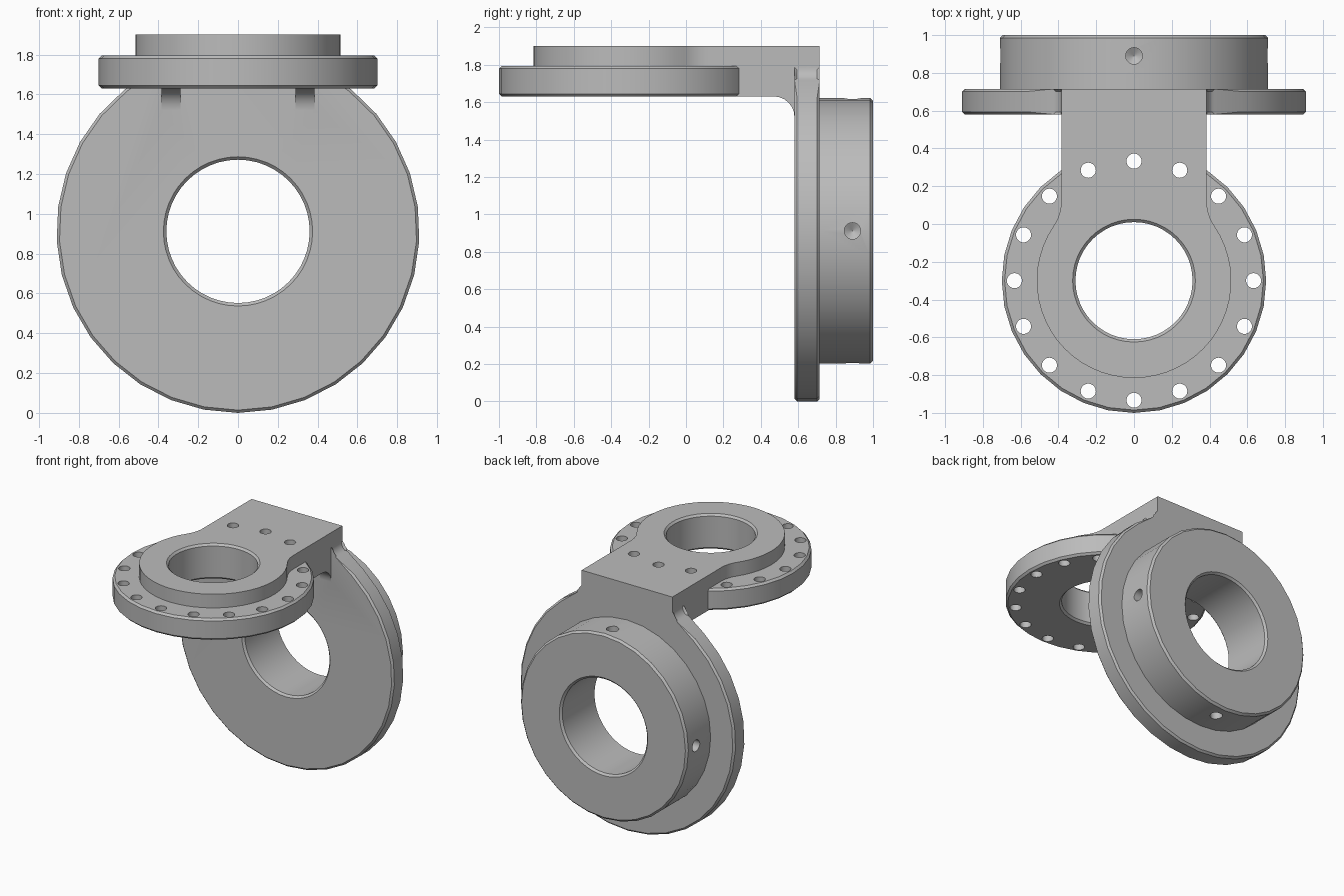
import bpy, bmesh
from math import sin, cos, pi, atan2, radians

if "Cube" in bpy.data.objects:
    bpy.data.objects.remove(bpy.data.objects["Cube"])

steel = bpy.data.materials.new("brushed_grey")
steel.use_nodes = True
grey = (0.5, 0.5, 0.5, 1)
steel.diffuse_color = grey
steel.node_tree.nodes["Principled BSDF"].inputs["Base Color"].default_value = grey

PLATE_Z, FLANGE_Y = 0.912, -0.3      # centres of the two round ends
HALF_W = 0.385                       # half width of the arm


# Placement of local (u, v, w), where w is the extrusion axis
def upright(u, v, w): return (u, w, v + PLATE_Z)
def level(u, v, w): return (u, v + FLANGE_Y, w)
def sideways(u, v, w): return (w, u, v)


def finish(name, bm):
    bmesh.ops.recalc_face_normals(bm, faces=bm.faces[:])
    mesh = bpy.data.meshes.new(name)
    bm.to_mesh(mesh)
    bm.free()
    mesh.materials.append(steel)
    obj = bpy.data.objects.new(name, mesh)
    bpy.context.collection.objects.link(obj)
    return obj


def stack(name, rings, place, bevel=None):
    """Join successive outlines of (u, v, w) points and cap both ends."""
    bm = bmesh.new()
    loops = [[bm.verts.new(p) for p in ring] for ring in rings]
    n = len(loops[0])
    for a, b in zip(loops, loops[1:]):
        for i in range(n):
            j = (i + 1) % n
            bm.faces.new((a[i], a[j], b[j], b[i]))
    bm.faces.new(loops[0])
    bm.faces.new(loops[-1])
    if bevel:
        rule, size, steps = bevel
        edges = [e for e in bm.edges if rule(*e.verts)]
        bmesh.ops.bevel(bm, geom=edges, offset=size, segments=steps,
                        profile=0.5, affect='EDGES')
    for v in bm.verts:
        v.co = place(*v.co)
    return finish(name, bm)


def prism(name, outline, low, high, place, bevel=None):
    return stack(name, [[(u, v, w) for u, v in outline] for w in (low, high)], place, bevel)


def lathe(name, profile, place, sides=32, centre=(0, 0)):
    turn = [2 * pi * i / sides for i in range(sides)]
    rings = [[(centre[0] + r * sin(a), centre[1] - r * cos(a), w) for a in turn]
             for r, w in profile]
    return stack(name, rings, place)


def keyhole(radius, start, top, sides):
    """Disc that blends through concave fillets into a straight neck."""
    fillet = (HALF_W**2 + start**2 - radius**2) / (2 * (radius - HALF_W))
    cx = HALF_W + fillet
    meet = atan2(start, cx)
    n = round((meet + pi / 2) * sides / (2 * pi))
    half = []
    for i in range(n + 1):
        a = -pi / 2 + (meet + pi / 2) * i / n
        half.append((radius * cos(a), radius * sin(a)))
    for i in range(1, 7):
        a = pi + meet * (1 - i / 6)
        half.append((cx + fillet * cos(a), start + fillet * sin(a)))
    half.append((HALF_W, top))
    return half + [(-u, v) for u, v in reversed(half[1:])]


def boolean(target, tool, operation):
    mod = target.modifiers.new("join", 'BOOLEAN')
    mod.operation, mod.solver, mod.object = operation, 'EXACT', tool
    bpy.context.view_layer.objects.active = target
    bpy.ops.object.modifier_apply(modifier=mod.name)


# Upright plate with chamfered round rim
FRONT, BACK, TOP = 0.58, 0.715, 1.9
START = 0.875
bracket = prism("angle_bracket", keyhole(0.912, START, TOP - PLATE_Z, 32), FRONT, BACK, upright,
                (lambda a, b: a.co.z == b.co.z and (a.co.y + b.co.y) / 2 < START - 0.01,
                 0.014, 1))

# Level arm with rounded boss
arm = prism("arm", keyhole(0.515, 0.42, BACK - FLANGE_Y, 56), 1.795, TOP, level,
            (lambda a, b: a.co.z == b.co.z and a.co.z > 1.85
             and (a.co.y + b.co.y) / 2 < 0.36, 0.045, 4))
joined = [arm]

# Side ribs under the arm, curving down into the plate
UNDER, CURVE = 1.631, 0.11
side = [(0.26, 1.84), (0.26, UNDER)]
for i in range(7):
    a = pi / 2 * (1 - i / 6)
    side.append((FRONT - CURVE + CURVE * cos(a), UNDER - CURVE + CURVE * sin(a)))
side += [(0.65, UNDER - CURVE), (0.65, 1.84)]
for s in (-1, 1):
    joined.append(prism("rib", side, s * 0.29, s * HALF_W, sideways))
for part in joined:
    boolean(bracket, part, 'UNION')

# Bolt flange below the boss and hub behind the plate
flange = lathe("bolt_flange", [(0.685, 1.63), (0.7, 1.645), (0.7, 1.78), (0.685, 1.795)], level)
hub = lathe("rear_hub", [(0.71, BACK), (0.71, 0.985), (0.695, 1.0)], upright)

# Chamfered bores through both round ends
plate_bore = lathe("plate_bore", [(0.385, 0.57), (0.36, 0.595), (0.36, 0.985), (0.385, 1.01)],
                   upright, 48)
flange_bore = lathe("flange_bore", [(0.335, 1.62), (0.31, 1.645), (0.31, 1.885), (0.335, 1.91)],
                    level, 48)
for part, tool in ((bracket, plate_bore), (hub, plate_bore),
                   (bracket, flange_bore), (flange, flange_bore)):
    boolean(part, tool, 'DIFFERENCE')
cutters = joined + [plate_bore, flange_bore]

# Ring of bolt holes
for i in range(16):
    a = 2 * pi * i / 16
    hole = lathe("bolt_hole", [(0.04, 1.5), (0.04, 2.0)], level, 20,
                 (0.633 * cos(a), 0.633 * sin(a)))
    boolean(flange, hole, 'DIFFERENCE')
    if sin(a) > 0.9:
        boolean(bracket, hole, 'DIFFERENCE')
    cutters.append(hole)

# Four blind drilled holes around the hub
for i in range(4):
    c, s = cos(i * pi / 2), sin(i * pi / 2)

    def radial(u, v, w):
        return (w * c - u * s, 0.89 + v, PLATE_Z + w * s + u * c)

    drill = lathe("drill", [(0.044, 0.8), (0.044, 0.6), (0.001, 0.575)], radial, 20)
    boolean(hub, drill, 'DIFFERENCE')
    cutters.append(drill)

for tool in cutters:
    bpy.data.objects.remove(tool)

# Smooth the curved walls while keeping corners crisp
bpy.ops.object.select_all(action='DESELECT')
for part in (bracket, flange, hub):
    part.select_set(True)
bpy.context.view_layer.objects.active = bracket
bpy.ops.object.shade_smooth_by_angle(angle=radians(30))
